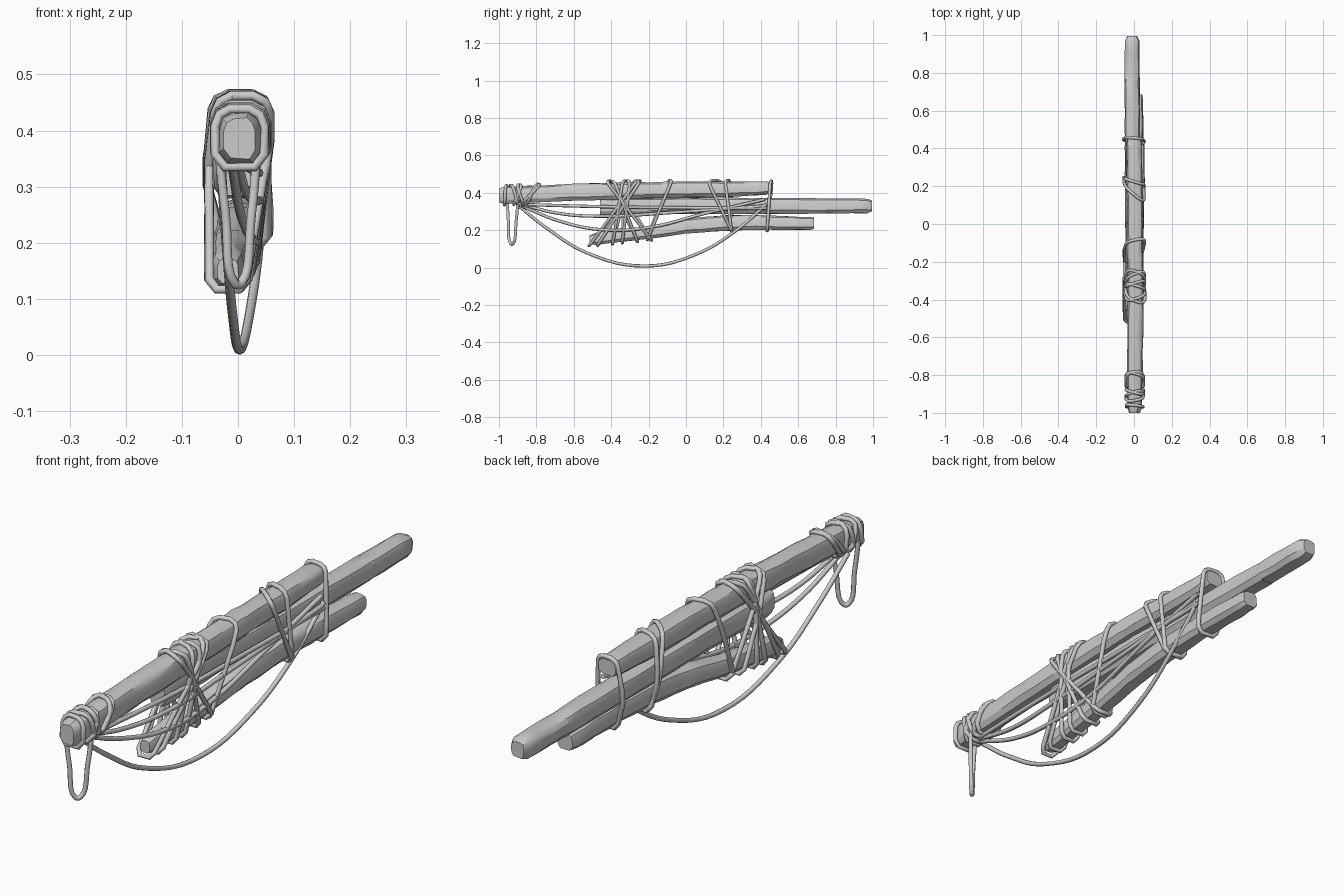
import bpy, bmesh, math, random
from mathutils import Vector
from mathutils.geometry import convex_hull_2d

if "Cube" in bpy.data.objects:
    bpy.data.objects.remove(bpy.data.objects["Cube"])

random.seed(4)
R = 0.0085  # rope radius


def lerp(a, b, t):
    return a + (b - a) * t


def section(stations, y):
    """Interpolated (x, z, half width, half height) of a timber at y."""
    if y < stations[0][0] or y > stations[-1][0]:
        return None
    for a, b in zip(stations, stations[1:]):
        if a[0] <= y <= b[0]:
            t = (y - a[0]) / (b[0] - a[0])
            return [lerp(a[i], b[i], t) for i in range(1, 5)]


def ring(s, grow=0.0, jitter=0.0):
    """Chamfered rectangular cross-section, rounder on top."""
    x, z, w, h = s
    w, h = w + grow, h + grow
    prof = [(1, -.55), (1, .4), (.82, .8), (.4, 1), (-.4, 1), (-.82, .8),
            (-1, .4), (-1, -.55), (-.6, -1), (.6, -1)]
    return [(x + w * (u + random.uniform(-jitter, jitter)),
             z + h * (v + random.uniform(-jitter, jitter))) for u, v in prof]


def timber(name, stations, steps):
    bm = bmesh.new()
    y0, y1 = stations[0][0], stations[-1][0]
    ys = sorted(set([s[0] for s in stations] + [lerp(y0, y1, i / steps) for i in range(1, steps)]))
    rings = []
    for y in ys:
        pts = ring(section(stations, y), 0, 0.05)
        rings.append([bm.verts.new((px, y, pz)) for px, pz in pts])
    for a, b in zip(rings, rings[1:]):
        for i in range(len(a)):
            j = (i + 1) % len(a)
            bm.faces.new((a[i], a[j], b[j], b[i]))
    bm.faces.new(rings[0])
    bm.faces.new(rings[-1])
    bmesh.ops.recalc_face_normals(bm, faces=bm.faces)
    me = bpy.data.meshes.new(name)
    bm.to_mesh(me)
    bm.free()
    ob = bpy.data.objects.new(name, me)
    bpy.context.collection.objects.link(ob)
    smooth(ob)


def smooth(ob):
    bpy.ops.object.select_all(action='DESELECT')
    ob.select_set(True)
    bpy.context.view_layer.objects.active = ob
    bpy.ops.object.shade_smooth_by_angle(angle=math.radians(30))


def rope(name, pts, cyclic=False, curved=False):
    cu = bpy.data.curves.new(name, 'CURVE')
    cu.dimensions = '3D'
    cu.bevel_depth = R
    cu.bevel_resolution = 2
    cu.use_fill_caps = True
    if curved:
        sp = cu.splines.new('BEZIER')
        sp.bezier_points.add(len(pts) - 1)
        for bp, p in zip(sp.bezier_points, pts):
            bp.co = p
            bp.handle_left_type = bp.handle_right_type = 'AUTO'
        sp.resolution_u = 6
    else:
        sp = cu.splines.new('POLY')
        sp.points.add(len(pts) - 1)
        for pt, p in zip(sp.points, pts):
            pt.co = (*p, 1)
    sp.use_cyclic_u = cyclic
    ob = bpy.data.objects.new(name, cu)
    bpy.context.collection.objects.link(ob)


# Timbers: y, centre x, centre z, half width, half height
TOP = [(-1.0, .003, .386, .028, .036), (-.975, .003, .386, .037, .045), (-.8, .005, .395, .04, .045),
       (-.4, .008, .41, .042, .045), (0, .006, .418, .042, .042), (.2, .003, .418, .042, .041),
       (.43, 0, .425, .04, .034), (.46, 0, .427, .034, .028)]
MID = [(-.46, -.008, .325, .03, .042), (-.43, -.008, .325, .036, .045), (0, -.008, .332, .038, .043),
       (.4, -.008, .33, .04, .042), (.75, -.01, .33, .04, .04), (.97, -.01, .33, .038, .038),
       (.995, -.01, .33, .026, .028)]
LOW = [(-.515, -.018, .15, .018, .022), (-.48, -.018, .155, .028, .033), (-.2, -.01, .188, .034, .034),
       (0, 0, .222, .036, .04), (.2, .008, .238, .036, .041), (.4, .012, .242, .036, .038),
       (.66, .014, .236, .034, .034), (.685, .014, .236, .03, .03)]
timber("top_timber", TOP, 18)
timber("middle_timber", MID, 18)
timber("lower_timber", LOW, 16)


def lashing(name, tr, tl, bottom, beams):
    """Rope pulled tight round the beams; top y right/left, bottom y."""
    zt, zb = .455, (.14 if len(beams) == 3 else .34)
    pts = []
    for b in beams:
        y = (tr + tl) / 2
        for _ in range(4):
            s = section(b, max(b[0][0], min(b[-1][0], y)))
            y = lerp(bottom, (tr + tl) / 2, (s[1] - zb) / (zt - zb))
        pts += ring(s, R * .8)
    hull = [pts[i] for i in convex_hull_2d([Vector(p) for p in pts])]
    out = []
    for x, z in hull:
        ytop = lerp(tl, tr, max(0, min(1, (x + .05) / .1)))
        out.append((x, lerp(bottom, ytop, (z - zb) / (zt - zb)), z))
    rope(name, out, True)


# Tight lashings around all three timbers
ALL = [TOP, MID, LOW]
for i, (a, b, c) in enumerate([(.45, .46, .43), (.21, .24, .25), (.12, .2, .27), (-.08, -.1, -.21),
                               (-.42, -.38, -.18), (-.27, -.24, -.5), (-.34, -.31, -.39),
                               (-.38, -.41, -.26), (-.3, -.33, -.34), (-.25, -.29, -.46)]):
    lashing("lashing_%d" % i, a, b, c, ALL)

# Lashings on the front end of the top timber
for i, (a, b, c) in enumerate([(-.77, -.78, -.88), (-.8, -.77, -.85), (-.87, -.9, -.92),
                               (-.91, -.88, -.87), (-.93, -.95, -.9), (-.965, -.95, -.97)]):
    lashing("front_lashing_%d" % i, a, b, c, [TOP])

# Slack ropes between the front lashing and the rear one
SLACK = {
    "sagging_rope": [(-.03, -.9, .335), (-.022, -.75, .215), (-.01, -.52, .075), (.003, -.22, .009),
                     (.02, .05, .07), (.038, .27, .2), (.048, .43, .34)],
    "slack_rope_low": [(-.01, -.89, .335), (.005, -.68, .25), (.028, -.45, .203), (.035, -.2, .215),
                       (.044, .1, .29), (.045, .42, .365)],
    "slack_rope_mid": [(0, -.88, .338), (.015, -.68, .29), (.035, -.45, .275), (.042, -.1, .293),
                       (.048, .42, .33)],
    "slack_rope_straight": [(.01, -.88, .338), (.036, -.4, .325), (.042, 0, .32), (.048, .43, .318)],
    "hanging_loop": [(-.034, -.955, .36), (-.022, -.95, .25), (-.006, -.937, .128), (.006, -.925, .128),
                     (.024, -.908, .25), (.034, -.898, .36)],
}
for name, pts in SLACK.items():
    rope(name, pts, curved=True)
